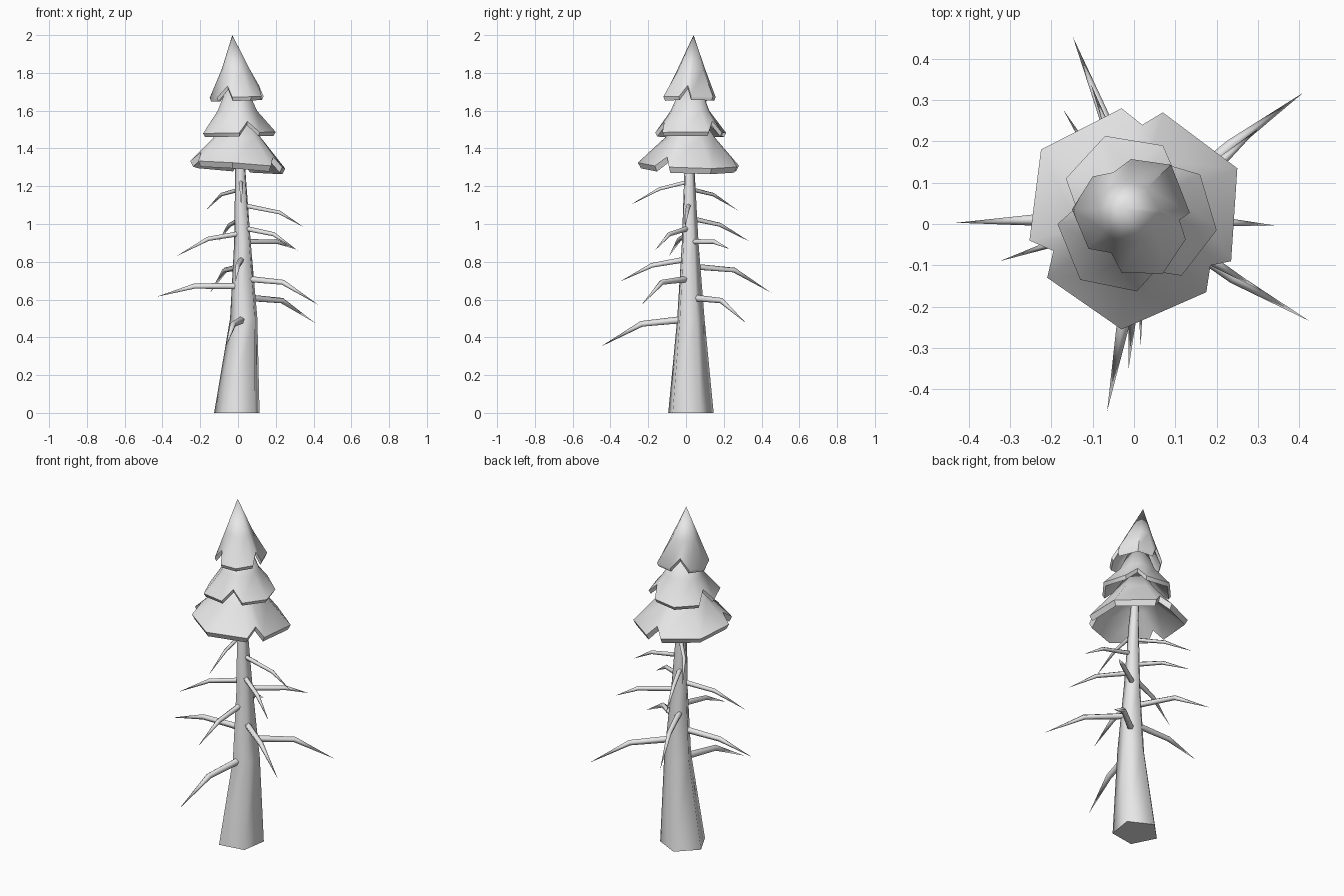
import bpy, bmesh, math
from mathutils import Vector

if "Cube" in bpy.data.objects:
    bpy.data.objects.remove(bpy.data.objects["Cube"])

gray = bpy.data.materials.new("light_gray")
gray.diffuse_color = (0.8, 0.8, 0.8, 1)
gray.use_nodes = True
gray.node_tree.nodes["Principled BSDF"].inputs["Base Color"].default_value = gray.diffuse_color


def loft(name, rings, smooth):
    """Skin closed rings of points; a one-point ring closes to a tip."""
    bm = bmesh.new()
    rows = [[bm.verts.new(p) for p in r] for r in rings]
    for a, b in zip(rows, rows[1:]):
        n = max(len(a), len(b))
        for i in range(n):
            j = (i + 1) % n
            if len(b) == 1:
                bm.faces.new((a[i], a[j], b[0]))
            elif len(a) == 1:
                bm.faces.new((a[0], b[j], b[i]))
            else:
                bm.faces.new((a[i], a[j], b[j], b[i]))
    for r in (rows[0], rows[-1]):
        if len(r) > 2:
            bm.faces.new(r)
    bmesh.ops.recalc_face_normals(bm, faces=bm.faces)
    me = bpy.data.meshes.new(name)
    bm.to_mesh(me)
    bm.free()
    me.materials.append(gray)
    ob = bpy.data.objects.new(name, me)
    bpy.context.collection.objects.link(ob)
    bpy.ops.object.select_all(action='DESELECT')
    ob.select_set(True)
    bpy.context.view_layer.objects.active = ob
    bpy.ops.object.shade_smooth_by_angle(angle=math.radians(smooth))


# Five-sided trunk, slightly bowed
trunk = []
for x, y, z, r in ((0, .02, 0, .128), (.034, .022, .5, .077),
                   (.026, .02, .9, .047), (.013, .017, 1.3, .028), (.005, .02, 1.45, .02)):
    trunk.append([(x + r * math.cos(math.radians(a)), y + r * math.sin(math.radians(a)), z)
                  for a in range(-45, 315, 72)])
loft("trunk", trunk, 80)

# Bare drooping branches: start, bend, tip
branches = [
    ((.02, .02, 1.185), (-.09, .145, 1.155), (-.172, .278, 1.07)),
    ((.02, .015, 1.10), (.22, .005, 1.06), (.345, -.004, .985)),
    ((.02, .02, .95), (-.16, -.035, .92), (-.325, -.09, .83)),
    ((.02, .02, .98), (.19, -.09, .945), (.315, -.165, .86)),
    ((.02, .02, .905), (.21, .15, .905), (.30, .23, .868)),
    ((.02, .015, .67), (-.23, .01, .67), (-.43, .003, .615)),
    ((.03, .02, .71), (.24, -.13, .69), (.425, -.235, .572)),
    ((.03, .02, .61), (.235, .19, .593), (.41, .318, .475)),
    ((.025, .01, .495), (-.025, -.235, .47), (-.065, -.453, .35)),
    ((.015, .02, 1.225), (.017, -.14, 1.185), (.016, -.297, 1.10)),
    ((.02, .02, 1.03), (-.045, .18, .995), (-.105, .34, .905)),
    ((.02, .02, .775), (-.07, .255, .755), (-.148, .453, .635)),
    ((.02, .02, .815), (0, -.18, .78), (-.013, -.35, .695)),
]
for k, pts in enumerate(branches):
    s, b, t = map(Vector, pts)
    r = .021 - .013 * (s.z - .5)
    rings = []
    for c, d, rad in ((s, b - s, r), (b, t - s, r * .8)):
        u = d.cross(Vector((0, 0, 1))).normalized()
        v = u.cross(d).normalized()
        rings.append([c + rad * (math.cos(a) * u + math.sin(a) * v)
                      for a in (math.tau * i / 5 + math.pi / 2 for i in range(5))])
    loft(f"branch_{k + 1}", rings + [[t]], 80)


def tier(name, rim, notches, base, lift, tilt, apex, mid_z, mid_r, thick):
    """Flared skirt of needles; notches are rim points raised into the slope."""
    n = len(rim)
    cx = sum(p[0] for p in rim) / n
    cy = sum(p[1] for p in rim) / n
    ax, ay, az = apex
    top, low, mid, inner = [], [], [], []
    f = (az - mid_z) / (az - base)
    mx, my = ax + (cx - ax) * f, ay + (cy - ay) * f
    for i, (x, y) in enumerate(rim):
        z = base + tilt[0] * x + tilt[1] * y + (lift if i in notches else 0)
        top.append((x, y, z))
        low.append((cx + (x - cx) * .94, cy + (y - cy) * .94, z - thick))
        a = math.atan2(y - cy, x - cx)
        c, s = math.cos(a), math.sin(a)
        mid.append((mx + mid_r * c, my + mid_r * s, mid_z))
        inner.append((mx + mid_r * .75 * c, my + mid_r * .75 * s, mid_z - .035))
    loft(name, [[apex], mid, top, low, inner, [(ax, ay, mid_z + .03)]], 50)


# Three needle tiers, bottom to top
tier("lower_needles",
     [(-.03, .28), (.02, .24), (.07, .27), (.25, .135), (.235, -.09), (.185, -.10),
      (.175, -.165), (-.03, -.255), (-.21, -.13), (-.195, -.065), (-.253, -.04), (-.225, .18)],
     (1, 5, 9), 1.315, .05, (-.07, -.03), (0, .02, 1.66), 1.455, .135, .03)
tier("middle_needles",
     [(-.07, .213), (.07, .19), (.092, .14), (.16, .12), (.2, -.015), (.115, -.125),
      (.05, -.115), (.007, -.163), (-.13, -.135), (-.185, 0), (-.14, .04), (-.165, .11)],
     (2, 6, 10), 1.483, .06, (.02, 0), (-.01, .03, 1.85), 1.60, .105, .02)
tier("upper_needles",
     [(-.007, .157), (.09, .143), (.135, .027), (.11, .01), (.125, -.037), (.07, -.12),
      (-.03, -.118), (-.055, -.07), (-.11, -.06), (-.15, .035), (-.1, .115), (-.05, .125)],
     (3, 7, 11), 1.672, .06, (.03, 0), (-.03, .04, 2.0), 1.82, .074, .02)
